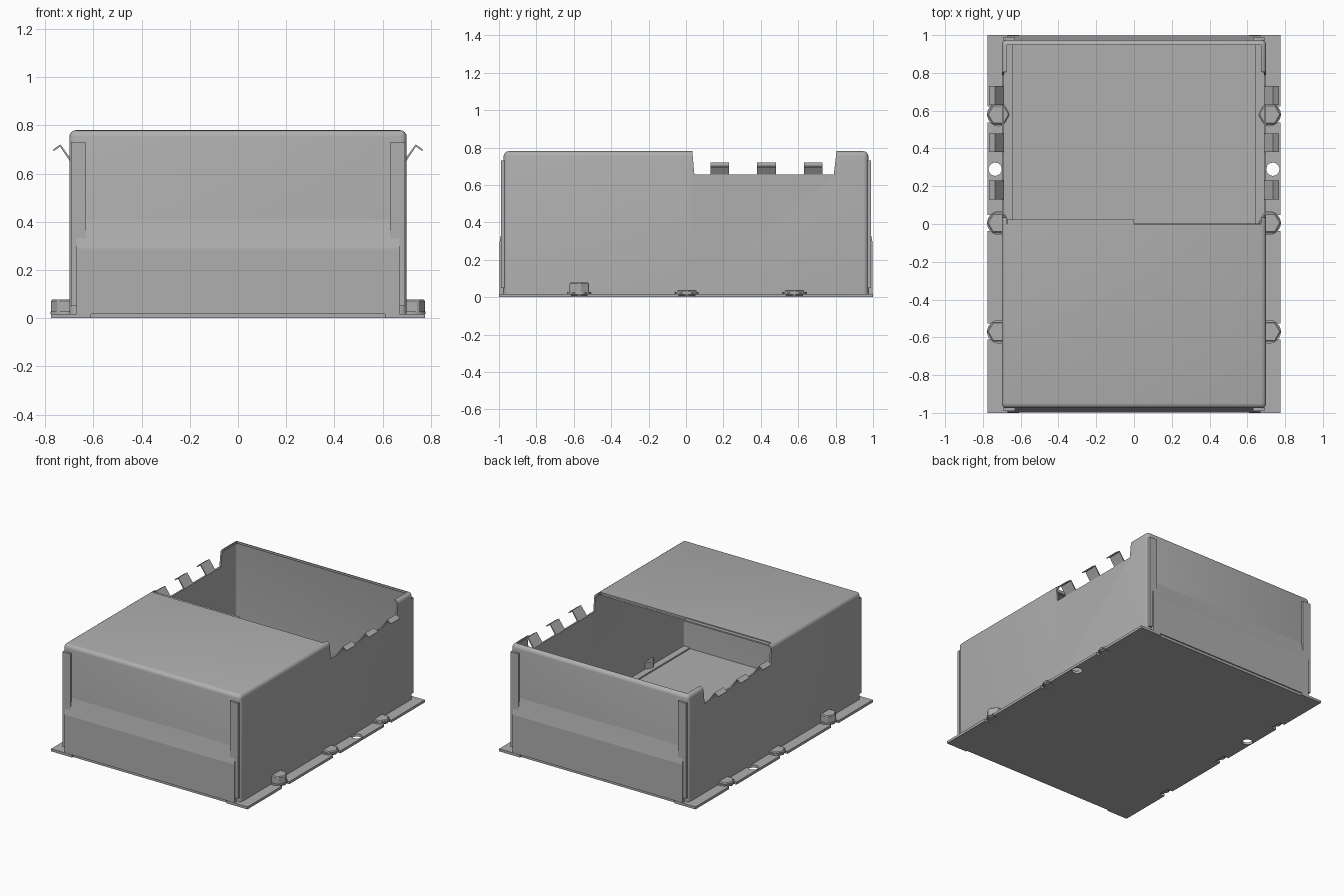
import bpy
import bmesh
import math
from mathutils import Vector

if "Cube" in bpy.data.objects:
    bpy.data.objects.remove(bpy.data.objects["Cube"], do_unlink=True)

grey = bpy.data.materials.new("plain grey")
grey.use_nodes = True
colour = (0.43, 0.43, 0.43, 1)
grey.diffuse_color = colour
grey.node_tree.nodes["Principled BSDF"].inputs["Base Color"].default_value = colour


def finish(name, bm):
    bmesh.ops.recalc_face_normals(bm, faces=bm.faces)
    mesh = bpy.data.meshes.new(name)
    bm.to_mesh(mesh)
    bm.free()
    mesh.materials.append(grey)
    ob = bpy.data.objects.new(name, mesh)
    bpy.context.collection.objects.link(ob)
    return ob


def prism(name, points, axis, lo, hi):
    """Extrude a closed 2D outline along an axis; the outline uses the other two axes in order."""
    bm = bmesh.new()

    def place(p, d):
        c = list(p)
        c.insert(axis, d)
        return bm.verts.new(c)

    a = [place(p, lo) for p in points]
    b = [place(p, hi) for p in points]
    bm.faces.new(a)
    bm.faces.new(b[::-1])
    for i in range(len(a)):
        j = (i + 1) % len(a)
        bm.faces.new((a[i], a[j], b[j], b[i]))
    return finish(name, bm)


def box(name, x, y, z):
    return prism(name, [(x[0], y[0]), (x[1], y[0]), (x[1], y[1]), (x[0], y[1])], 2, *z)


def ring(cx, cy, r, n):
    return [(cx + r * math.cos(math.tau * i / n), cy + r * math.sin(math.tau * i / n))
            for i in range(n)]


def apply_modifiers(ob):
    bpy.ops.object.select_all(action='DESELECT')
    ob.select_set(True)
    bpy.context.view_layer.objects.active = ob
    for m in list(ob.modifiers):
        bpy.ops.object.modifier_apply(modifier=m.name)


def cut(ob, cutters):
    for c in cutters:
        c.hide_render = True
        m = ob.modifiers.new("cut", 'BOOLEAN')
        m.operation = 'DIFFERENCE'
        m.solver = 'EXACT'
        m.object = c
    apply_modifiers(ob)
    for c in cutters:
        bpy.data.objects.remove(c, do_unlink=True)


def smooth(ob):
    bpy.ops.object.select_all(action='DESELECT')
    ob.select_set(True)
    bpy.context.view_layer.objects.active = ob
    bpy.ops.object.shade_smooth_by_angle(angle=math.radians(35))


# Housing: rounded shell with the rear half of its roof open
bm = bmesh.new()
bmesh.ops.create_cube(bm, size=1)
for v in bm.verts:
    v.co = Vector((v.co.x * 1.4, v.co.y * 1.95, 0.015 if v.co.z < 0 else 0.78))
bmesh.ops.delete(bm, geom=[f for f in bm.faces if f.normal.z < -0.9], context='FACES')
rounded = [e for e in bm.edges if max(v.co.z for v in e.verts) > 0.5]
bmesh.ops.bevel(bm, geom=rounded, offset=0.027, segments=4, profile=0.5, affect='EDGES')
bmesh.ops.bisect_plane(bm, geom=bm.verts[:] + bm.edges[:] + bm.faces[:],
                       plane_co=(0, 0, 0), plane_no=(0, 1, 0))
bm.normal_update()
opening = [f for f in bm.faces if f.normal.z > 0.99 and f.calc_center_median().y > 0]
bmesh.ops.delete(bm, geom=opening, context='FACES')
housing = finish("housing", bm)
if housing.data.polygons[0].normal.dot(housing.data.polygons[0].center - Vector((0, 0, 0.4))) < 0:
    housing.data.flip_normals()
wall = housing.modifiers.new("wall", 'SOLIDIFY')
wall.thickness = 0.012
wall.offset = -1
apply_modifiers(housing)

# Lowered side edges beside the opening
notch = [(0.03, 0.82), (0.045, 0.655), (0.79, 0.655), (0.81, 0.82)]
cut(housing, [prism("notch_cutter", notch, 0, s * 0.66, s * 0.75) for s in (-1, 1)])
smooth(housing)

# Stepped roof edge at the opening
box("roof_edge_right", (-0.67, 0), (-0.02, 0.025), (0.764, 0.774))
box("roof_edge_left", (0, 0.67), (-0.02, 0.002), (0.758, 0.769))

# Base plate with bolt slots, mounting holes and recessed ends
base = box("base_plate", (-0.775, 0.775), (-1, 1), (0, 0.018))
bolt_rows = (-0.57, 0.005, 0.58)
cutters = []
for s in (-1, 1):
    for y in bolt_rows:
        cutters.append(box("slot_cutter", sorted((s * 0.735, s * 0.8)),
                           (y - 0.042, y + 0.042), (-0.1, 0.1)))
    cutters.append(prism("hole_cutter", ring(s * 0.735, 0.29, 0.035, 24), 2, -0.1, 0.1))
    cutters.append(box("end_cutter", (-0.61, 0.61), sorted((s * 0.99, s * 1.1)), (-0.1, 0.1)))
cut(base, cutters)

for s, side in ((-1, "right"), (1, "left")):
    # Inner floor rail
    box(f"floor_rail_{side}", sorted((s * 0.64, s * 0.69)), (-0.96, 0.96), (0.015, 0.028))

    # Bolts: tall heads at the front, flat ones behind
    for y, row in zip(bolt_rows, ("front", "middle", "rear")):
        washer = prism(f"washer_{side}_{row}", ring(s * 0.715, y, 0.063, 24), 2, 0.018, 0.028)
        smooth(washer)
        top = 0.078 if row == "front" else 0.038
        head = prism(f"bolt_head_{side}_{row}", ring(s * 0.718, y, 0.06, 6), 2, 0.008, top)
        chamfer = head.modifiers.new("chamfer", 'BEVEL')
        chamfer.width = 0.006
        chamfer.segments = 1
        apply_modifiers(head)

    # Bent spring clips above the lowered edge
    clip = [(0.688, 0.63), (0.70, 0.655), (0.738, 0.712), (0.764, 0.694),
            (0.768, 0.70), (0.737, 0.721), (0.692, 0.66), (0.688, 0.655)]
    for i, y in enumerate((0.18, 0.43, 0.68)):
        prism(f"clip_{side}_{i + 1}", [(s * x, z) for x, z in clip], 1, y - 0.05, y + 0.05)

# End covers: stepped lower panel and upright corner strips
cover = [(0.97, 0.018), (0.998, 0.018), (0.998, 0.29), (0.99, 0.33), (0.975, 0.41), (0.97, 0.41)]
for s, end in ((-1, "front"), (1, "rear")):
    prism(f"cover_{end}", [(s * y, z) for y, z in cover], 0, -0.67, 0.67)
    for t, side in ((-1, "right"), (1, "left")):
        box(f"corner_strip_{end}_{side}", sorted((t * 0.63, t * 0.692)),
            sorted((s * 0.97, s * 0.99)), (0.05, 0.73))
